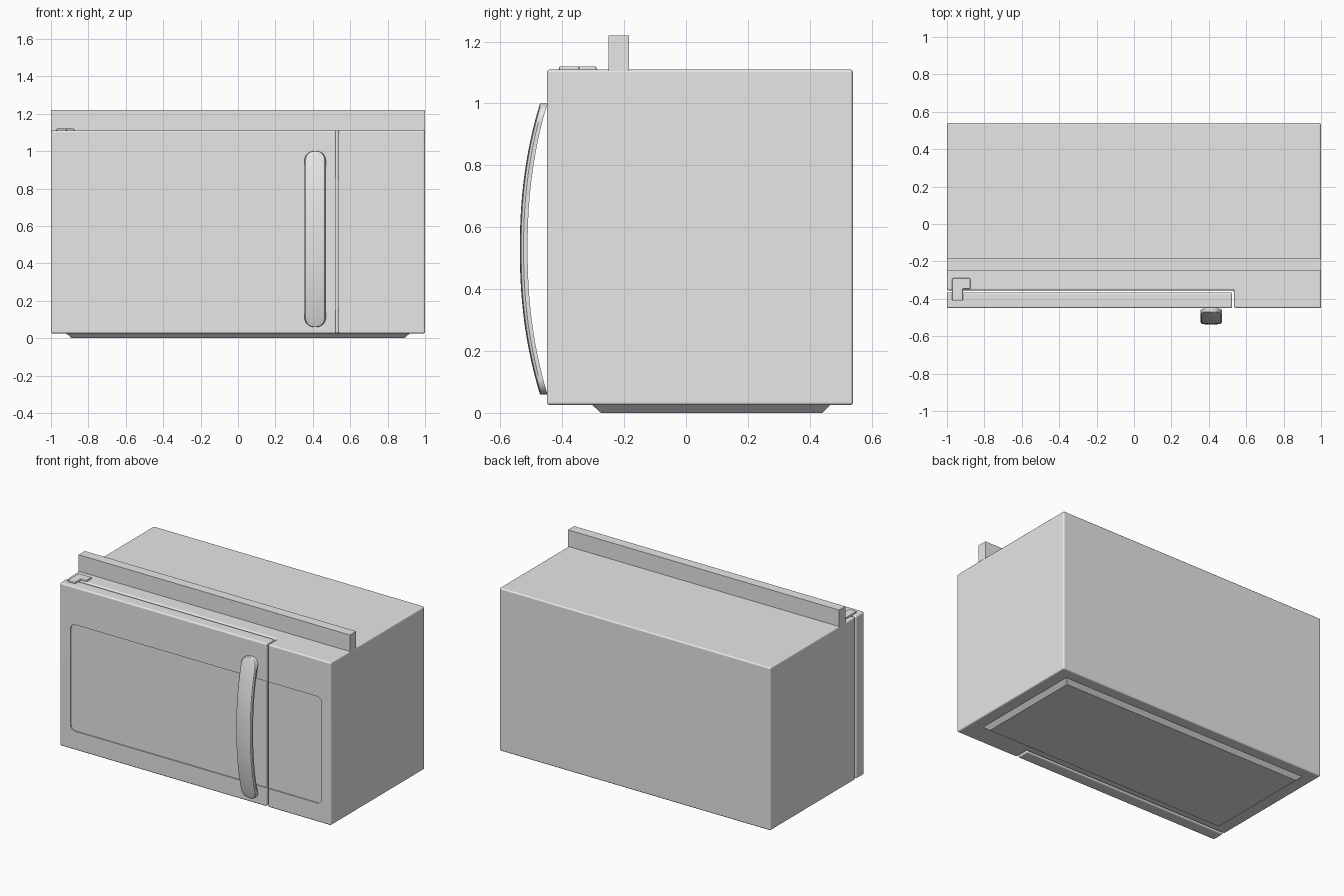
import bpy, bmesh, math
from mathutils import Vector

cube = bpy.data.objects.get("Cube")
if cube:
    bpy.data.objects.remove(cube, do_unlink=True)

grey = bpy.data.materials.new("light_grey")
grey.use_nodes = True
grey.diffuse_color = (0.8, 0.8, 0.8, 1)
grey.node_tree.nodes["Principled BSDF"].inputs["Base Color"].default_value = (0.8, 0.8, 0.8, 1)


def finish(name, bm):
    bmesh.ops.recalc_face_normals(bm, faces=bm.faces)
    mesh = bpy.data.meshes.new(name)
    bm.to_mesh(mesh)
    bm.free()
    mesh.materials.append(grey)
    obj = bpy.data.objects.new(name, mesh)
    bpy.context.collection.objects.link(obj)
    return obj


def prism(name, outline, offset):
    """Extrude a closed outline of 3D points along an offset."""
    bm = bmesh.new()
    face = bm.faces.new([bm.verts.new(p) for p in outline])
    new = bmesh.ops.extrude_face_region(bm, geom=[face])["geom"]
    verts = [v for v in new if isinstance(v, bmesh.types.BMVert)]
    bmesh.ops.translate(bm, verts=verts, vec=Vector(offset))
    return finish(name, bm)


def plan_prism(name, plan, z0, z1):
    return prism(name, [(x, y, z0) for x, y in plan], (0, 0, z1 - z0))


def rect(x0, x1, y0, y1):
    return [(x0, y0), (x1, y0), (x1, y1), (x0, y1)]


def bevel(obj, width, segments=3):
    mod = obj.modifiers.new("Bevel", "BEVEL")
    mod.width = width
    mod.segments = segments
    mod.limit_method = "ANGLE"


def apply_and_smooth(obj):
    bpy.ops.object.select_all(action="DESELECT")
    bpy.context.view_layer.objects.active = obj
    obj.select_set(True)
    for mod in list(obj.modifiers):
        bpy.ops.object.modifier_apply(modifier=mod.name)
    bpy.ops.object.shade_smooth_by_angle(angle=math.radians(35))
    weighted = obj.modifiers.new("Weighted normals", "WEIGHTED_NORMAL")
    weighted.keep_sharp = True


FRONT, BACK, DOOR_BACK = -0.45, 0.54, -0.365
BASE, TOP, SPLIT = 0.025, 1.11, 0.525
GAP = 0.01

# Cabinet with the control column beside the door
body = plan_prism("cabinet", [
    (-1, DOOR_BACK + GAP), (SPLIT + GAP, DOOR_BACK + GAP), (SPLIT + GAP, FRONT),
    (1, FRONT), (1, BACK), (-1, BACK)], BASE, TOP)
bevel(body, 0.01)

# Door
door = plan_prism("door", rect(-1, SPLIT, FRONT, DOOR_BACK), BASE, TOP)
bevel(door, 0.01)

# Shallow rounded recess across the door and control column
corners = [(0.895, 0.825, 0), (-0.885, 0.825, 90), (-0.885, 0.185, 180), (0.895, 0.185, 270)]
radius = 0.035
outline = []
for cx, cz, start in corners:
    for i in range(7):
        a = math.radians(start + i * 15)
        outline.append((cx + radius * math.cos(a), FRONT - 0.05, cz + radius * math.sin(a)))
cutter = prism("recess_cutter", outline, (0, 0.057, 0))
cutter.hide_render = True
for obj in (body, door):
    cut = obj.modifiers.new("Recess", "BOOLEAN")
    cut.operation = "DIFFERENCE"
    cut.solver = "EXACT"
    cut.object = cutter
    apply_and_smooth(obj)
bpy.data.objects.remove(cutter, do_unlink=True)

# Bowed door handle with rounded ends
bm = bmesh.new()
MID_X, HALF_W, MID_Z, HALF_H, END_R = 0.4125, 0.057, 0.53, 0.47, 0.05
rings = []
steps = 48
for i in range(steps + 1):
    u = -math.cos(math.pi * i / steps)
    z = MID_Z + HALF_H * u
    d = max(0, END_R - HALF_H * (1 - abs(u)))
    w = HALF_W - END_R + math.sqrt(max(0, END_R ** 2 - d ** 2))
    bow = abs(u) ** 2.2
    outer, inner = -0.537 + 0.065 * bow, -0.512 + 0.064 * bow
    section = [(-1, inner), (-1, outer + 0.012), (-0.9, outer + 0.004), (-0.6, outer + 0.001),
               (0, outer), (0.6, outer + 0.001), (0.9, outer + 0.004), (1, outer + 0.012), (1, inner)]
    rings.append([bm.verts.new((MID_X + w * s, y, z)) for s, y in section])
for a, b in zip(rings, rings[1:]):
    for j in range(len(a)):
        k = (j + 1) % len(a)
        bm.faces.new((a[j], a[k], b[k], b[j]))
for ring in (rings[0], rings[-1]):
    bm.faces.new(ring)
handle = finish("door_handle", bm)
apply_and_smooth(handle)

# Mounting rail on top
rail = plan_prism("top_rail", rect(-1, 1, -0.25, -0.185), TOP - 0.005, 1.22)

# Hinge plate on the left front corner of the top
hinge = plan_prism("hinge_plate", [
    (-0.972, -0.41), (-0.915, -0.41), (-0.915, -0.347), (-0.875, -0.347),
    (-0.875, -0.29), (-0.972, -0.29)], TOP - 0.005, TOP + 0.01)
bevel(hinge, 0.004, 2)
apply_and_smooth(hinge)

# Tapered tray underneath
bm = bmesh.new()
low = [bm.verts.new((x, y, 0)) for x, y in rect(-0.89, 0.89, -0.275, 0.44)]
high = [bm.verts.new((x, y, BASE + 0.002)) for x, y in rect(-0.92, 0.92, -0.305, 0.468)]
bm.faces.new(low)
bm.faces.new(high)
for i in range(4):
    j = (i + 1) % 4
    bm.faces.new((low[i], low[j], high[j], high[i]))
finish("bottom_tray", bm)
